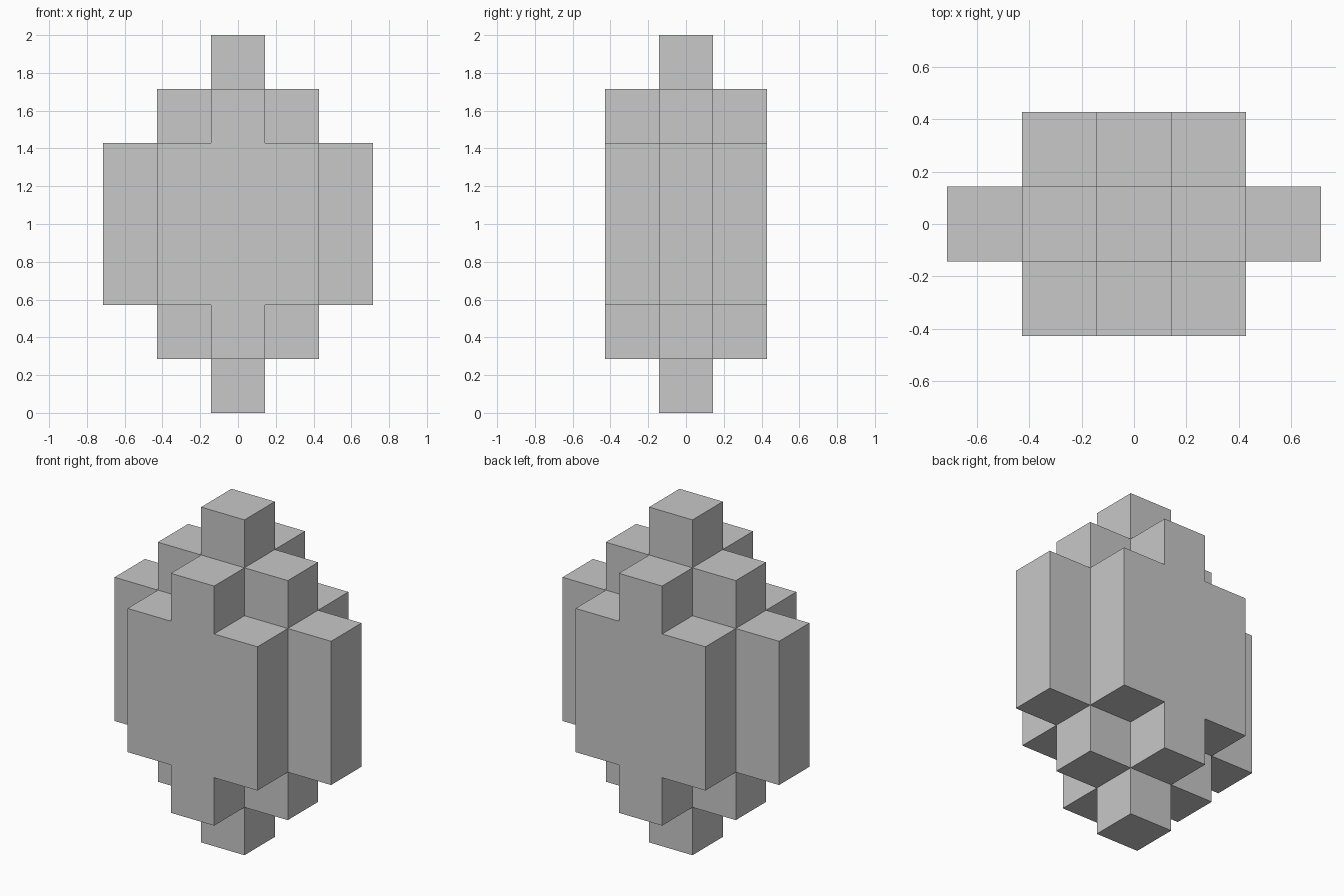
import bpy
import bmesh
import math
from itertools import product
from mathutils import Vector

if "Cube" in bpy.data.objects:
    bpy.data.objects.remove(bpy.data.objects["Cube"])

CELL = 2 / 7
HALF = CELL / 2


def make_material(name, colour):
    mat = bpy.data.materials.new(name)
    mat.use_nodes = True
    mat.diffuse_color = colour
    mat.node_tree.nodes["Principled BSDF"].inputs["Base Color"].default_value = colour
    return mat


def filled(x, y, z):
    """Block columns in a cross-shaped plan, shorter away from the middle."""
    reach = abs(x) + abs(y)
    return abs(y) <= 1 and reach <= 2 and abs(z) <= 3 - reach


def add_face(bm, cell, axis, sign):
    """Add the outward face of one block along an axis."""
    normal, u, v = Vector(), Vector(), Vector()
    normal[axis] = sign
    u[(axis + 1) % 3] = 1
    v[(axis + 2) % 3] = sign
    centre = Vector(cell) * CELL + normal * HALF + Vector((0, 0, 1))
    corners = (-u - v, u - v, u + v, v - u)
    bm.faces.new([bm.verts.new(centre + c * HALF) for c in corners])


# Stepped block body: only faces with no neighbouring block
bm = bmesh.new()
for cell in product(range(-2, 3), range(-1, 2), range(-3, 4)):
    if not filled(*cell):
        continue
    for axis, sign in product(range(3), (-1, 1)):
        neighbour = list(cell)
        neighbour[axis] += sign
        if not filled(*neighbour):
            add_face(bm, cell, axis, sign)

# Weld the blocks and merge flat areas into single faces
bmesh.ops.remove_doubles(bm, verts=bm.verts[:], dist=HALF / 100)
bmesh.ops.dissolve_limit(bm, angle_limit=math.radians(1),
                         verts=bm.verts[:], edges=bm.edges[:])

mesh = bpy.data.meshes.new("stepped_block_body")
bm.to_mesh(mesh)
bm.free()
mesh.materials.append(make_material("light grey", (0.58, 0.58, 0.58, 1)))
body = bpy.data.objects.new("stepped_block_body", mesh)
bpy.context.collection.objects.link(body)
